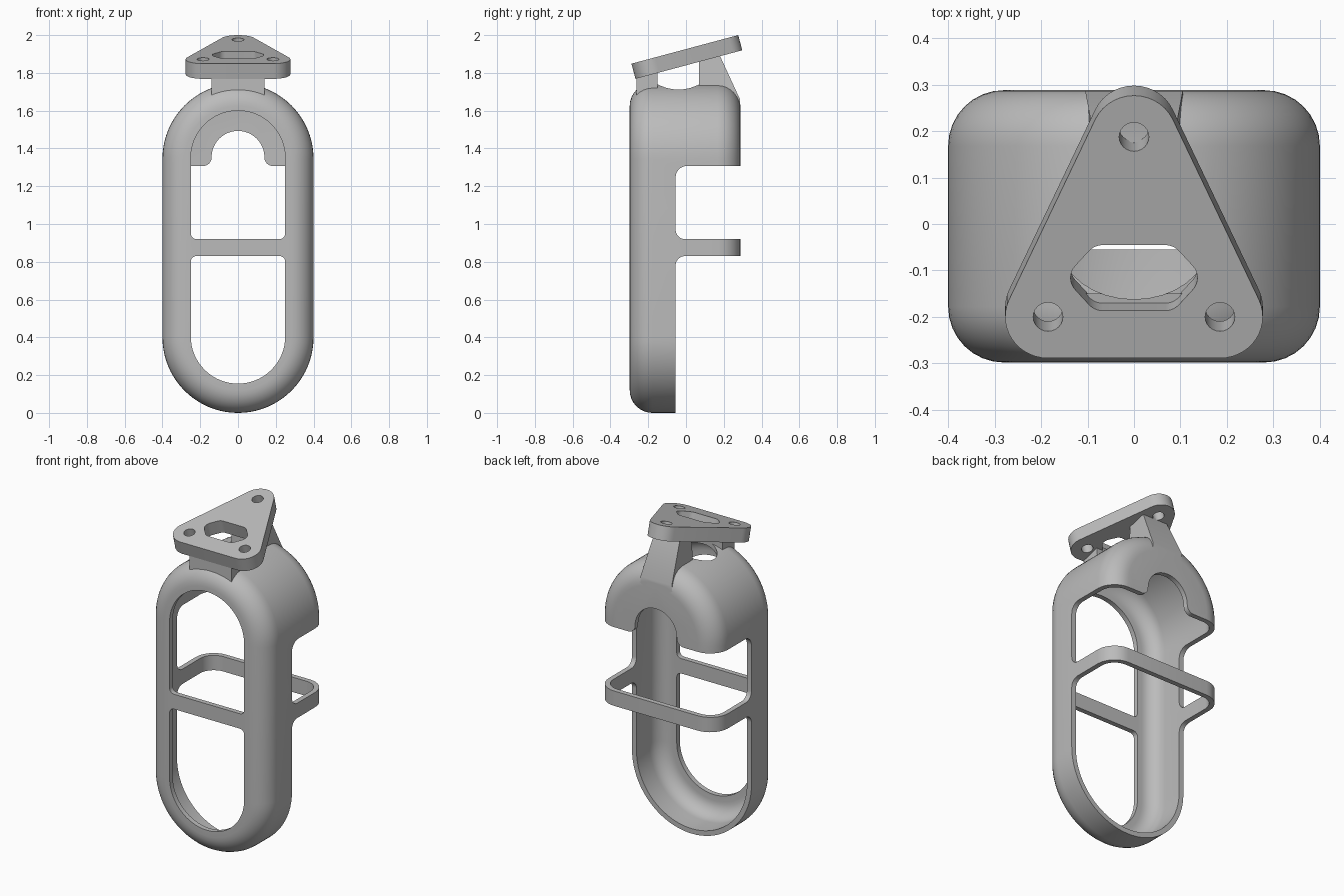
import bpy, bmesh, math
from mathutils import Vector, Matrix

if "Cube" in bpy.data.objects:
    bpy.data.objects.remove(bpy.data.objects["Cube"], do_unlink=True)

grey = bpy.data.materials.new("plain_grey")
grey.use_nodes = True
colour = (0.5, 0.5, 0.5, 1)
grey.diffuse_color = colour
grey.node_tree.nodes["Principled BSDF"].inputs["Base Color"].default_value = colour


def rounded(corners, segs=8):
    """Polygon from (u, v, radius) corners, each corner filleted."""
    out, n = [], len(corners)
    for i, (u, v, r) in enumerate(corners):
        p = Vector((u, v))
        if r == 0:
            out.append(p)
            continue
        a = (Vector(corners[i - 1][:2]) - p).normalized()
        b = (Vector(corners[(i + 1) % n][:2]) - p).normalized()
        half = a.angle(b) / 2
        centre = p + (a + b).normalized() * (r / math.sin(half))
        start = p + a * (r / math.tan(half)) - centre
        end = p + b * (r / math.tan(half)) - centre
        sweep = math.pi - 2 * half
        for k in range(segs + 1):
            t = k / segs
            q = start * math.sin((1 - t) * sweep) + end * math.sin(t * sweep)
            out.append(centre + q / math.sin(sweep))
    return out


def ellipse(cx, cy, rx, ry, n=32):
    return [Vector((cx + rx * math.cos(i * math.tau / n),
                    cy + ry * math.sin(i * math.tau / n))) for i in range(n)]


def loft(name, rings):
    """Closed solid through a list of equal-length rings."""
    bm = bmesh.new()
    loops = [[bm.verts.new(p) for p in ring] for ring in rings]
    for a, b in zip(loops, loops[1:]):
        for i in range(len(a)):
            bm.faces.new((a[i - 1], a[i], b[i], b[i - 1]))
    bm.faces.new(loops[0])
    bm.faces.new(loops[-1])
    bmesh.ops.recalc_face_normals(bm, faces=bm.faces)
    mesh = bpy.data.meshes.new(name)
    bm.to_mesh(mesh)
    bm.free()
    mesh.materials.append(grey)
    obj = bpy.data.objects.new(name, mesh)
    bpy.context.collection.objects.link(obj)
    return obj


def prism(name, profile, axis, lo, hi):
    place = {"x": lambda p, d: (d, p.x, p.y),
             "y": lambda p, d: (p.x, d, p.y),
             "z": lambda p, d: (p.x, p.y, d)}[axis]
    return loft(name, [[place(p, d) for p in profile] for d in (lo, hi)])


def combine(target, tool, operation="DIFFERENCE"):
    mod = target.modifiers.new("combine", "BOOLEAN")
    mod.operation, mod.solver, mod.object = operation, "EXACT", tool
    bpy.context.view_layer.update()
    graph = bpy.context.evaluated_depsgraph_get()
    mesh = bpy.data.meshes.new_from_object(target.evaluated_get(graph))
    target.modifiers.clear()
    target.data = mesh
    bpy.data.objects.remove(tool, do_unlink=True)


def smooth(obj):
    bpy.ops.object.select_all(action="DESELECT")
    obj.select_set(True)
    bpy.context.view_layer.objects.active = obj
    bpy.ops.object.shade_smooth_by_angle(angle=math.radians(30))


def capsule(name, wall):
    """Upright stadium with rounded front and back rims, shrunk by wall."""
    front, back, rim = -0.298 + wall, 0.288 - wall, 0.12 - wall
    steps = [i * math.pi / 16 for i in range(9)]
    levels = [(front + rim * (1 - math.sin(t)), rim * (1 - math.cos(t))) for t in reversed(steps)]
    levels += [(back - rim * (1 - math.sin(t)), rim * (1 - math.cos(t))) for t in steps]
    rings = []
    for y, inset in levels:
        d = wall + inset
        w, r = 0.4 - d, 0.3999 - d
        outline = rounded([(-w, d, r), (w, d, r), (w, 1.745 - d, r), (-w, 1.745 - d, r)], 20)
        rings.append([(p.x, y, p.y) for p in outline])
    return loft(name, rings)


# Outer body with the two feet that carry the mounting plate
body = capsule("cage_body", 0)
front_foot = prism("front_foot", rounded([(-0.262, 1.8, 0), (-0.15, 1.82, 0), (-0.15, 1.66, 0),
                                          (-0.262, 1.66, 0)]), "x", -0.14, 0.14)
rear_leg = prism("rear_leg", rounded([(0.07, 1.88, 0), (0.175, 1.9, 0), (0.286, 1.66, 0),
                                      (0.286, 1.6, 0), (0.07, 1.6, 0)]), "x", -0.105, 0.105)
for v in rear_leg.data.vertices:
    if v.co.z > 1.8:
        v.co.x *= 0.8
combine(body, front_foot, "UNION")
combine(body, rear_leg, "UNION")

# Hollow interior
combine(body, capsule("cavity", 0.03))

# Front windows above and below the cross bar
R = 0.2499
upper = [(-0.25, 0.92, 0.03), (0.25, 0.92, 0.03), (0.25, 1.6, R), (-0.25, 1.6, R)]
lower = [(-0.25, 0.155, R), (0.25, 0.155, R), (0.25, 0.83, 0.03), (-0.25, 0.83, 0.03)]
for outline in (upper, lower):
    combine(body, prism("window", rounded(outline, 16), "y", -0.5, -0.2))

# Open back above and below the hoop
gap_low = [(-0.055, -0.2, 0), (0.5, -0.2, 0), (0.5, 0.83, 0), (-0.055, 0.83, 0.05)]
gap_high = [(-0.055, 0.92, 0.05), (0.5, 0.92, 0), (0.5, 1.307, 0), (-0.055, 1.307, 0.06)]
for outline in (gap_low, gap_high):
    combine(body, prism("gap", rounded(outline), "x", -0.6, 0.6))

# Arched notch with flared ends in the back wall
notch = [(-0.3, 1.2, 0), (0.3, 1.2, 0), (0.3, 1.307, 0), (0.14, 1.307, 0.045),
         (0.14, 1.493, 0.1399), (-0.14, 1.493, 0.1399), (-0.14, 1.307, 0.045), (-0.3, 1.307, 0)]
combine(body, prism("notch", rounded(notch, 12), "y", 0.1, 0.5))

# Oval opening through the crown, between the feet
combine(body, prism("crown_hole", ellipse(0, -0.04, 0.16, 0.122), "z", 1.55, 2.1))
smooth(body)

# Tilted three-lobed mounting plate with a slot and three bolt holes
plate = prism("mounting_plate", rounded([(-0.329, -0.299, 0.092), (0.329, -0.299, 0.092),
                                         (0, 0.4136, 0.092)], 14), "z", -0.083, 0)
slot = [(-0.15, -0.12, 0.04), (-0.085, -0.193, 0.04), (0.085, -0.193, 0.04),
        (0.15, -0.12, 0.04), (0.085, -0.047, 0.04), (-0.085, -0.047, 0.04)]
combine(plate, prism("slot", rounded(slot), "z", -0.2, 0.1))
for x, y in ((-0.185, -0.207), (0.185, -0.207), (0, 0.194)):
    combine(plate, prism("bolt_hole", ellipse(x, y, 0.032, 0.032, 24), "z", -0.2, 0.1))
plate.data.transform(Matrix.Translation((0, 0, 1.926)) @ Matrix.Rotation(math.radians(15), 4, "X"))
smooth(plate)
